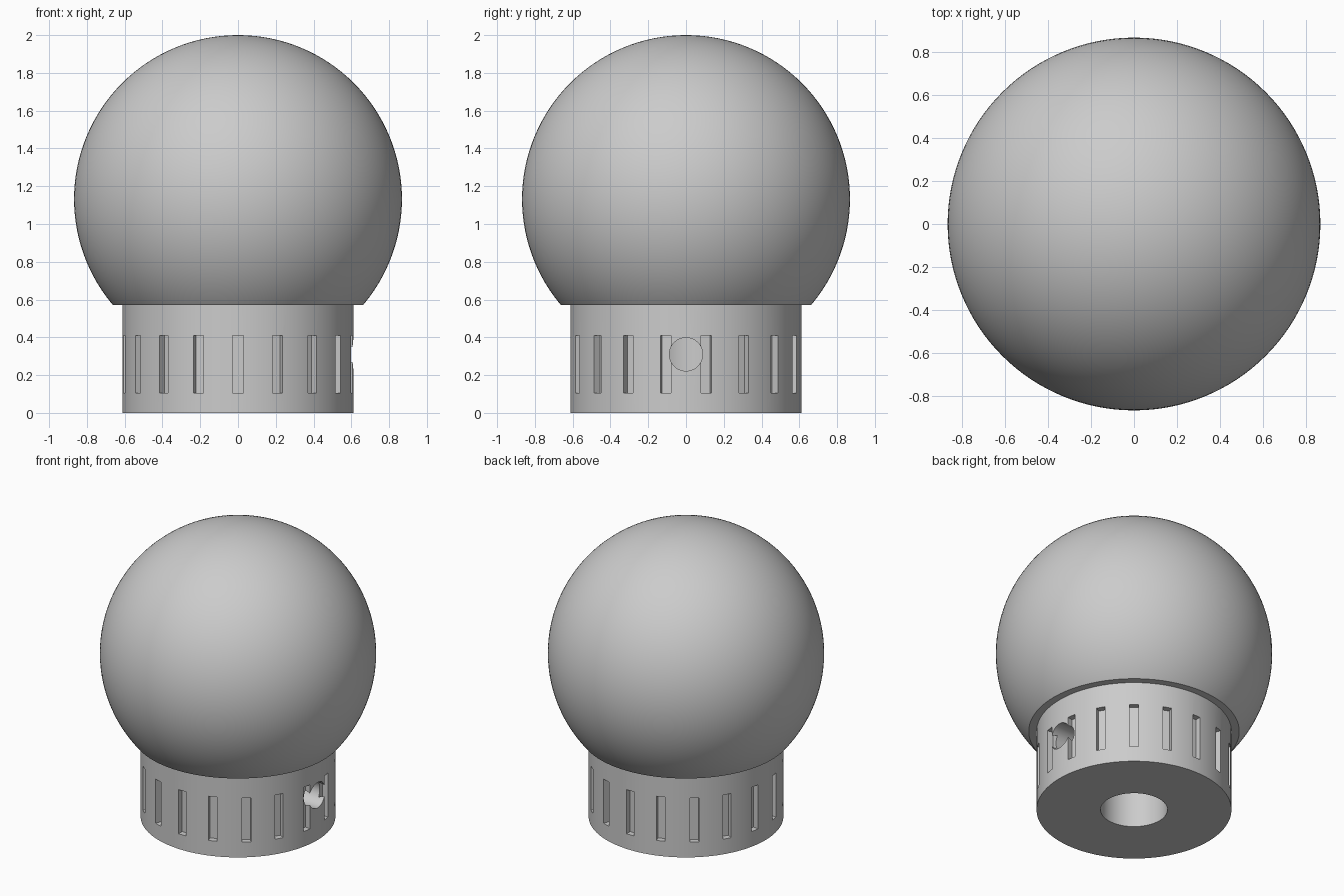
import bpy, bmesh
from math import radians
from mathutils import Matrix, Vector

cube = bpy.data.objects.get("Cube")
if cube:
    bpy.data.objects.remove(cube, do_unlink=True)

GLOBE_R, BASE_R, NECK_Z = 0.868, 0.612, 0.57
SLOT_COUNT, SLOT_DEPTH = 18, 0.04

grey = bpy.data.materials.new("plain grey")
grey.use_nodes = True
grey.diffuse_color = (0.6, 0.6, 0.6, 1)
grey.node_tree.nodes["Principled BSDF"].inputs["Base Color"].default_value = (0.6, 0.6, 0.6, 1)


def make_object(name, bm):
    mesh = bpy.data.meshes.new(name)
    bmesh.ops.recalc_face_normals(bm, faces=bm.faces)
    bm.to_mesh(mesh)
    bm.free()
    mesh.materials.append(grey)
    obj = bpy.data.objects.new(name, mesh)
    bpy.context.collection.objects.link(obj)
    return obj


def cylinder(name, radius, length, matrix, sides):
    bm = bmesh.new()
    bmesh.ops.create_cone(bm, cap_ends=True, segments=sides, radius1=radius,
                          radius2=radius, depth=length, matrix=matrix)
    return make_object(name, bm)


def activate(obj):
    bpy.ops.object.select_all(action="DESELECT")
    obj.select_set(True)
    bpy.context.view_layer.objects.active = obj


def cut(target, cutter):
    cutter.hide_render = True
    mod = target.modifiers.new("cut", "BOOLEAN")
    mod.operation, mod.solver, mod.object = "DIFFERENCE", "EXACT", cutter
    activate(target)
    bpy.ops.object.modifier_apply(modifier=mod.name)
    bpy.data.objects.remove(cutter, do_unlink=True)


# Globe: a sphere sliced flat where it meets the base
bm = bmesh.new()
bmesh.ops.create_uvsphere(bm, u_segments=128, v_segments=64, radius=GLOBE_R,
                          matrix=Matrix.Translation((0, 0, 2 - GLOBE_R)))
bmesh.ops.bisect_plane(bm, geom=bm.verts[:] + bm.edges[:] + bm.faces[:],
                       plane_co=(0, 0, NECK_Z), plane_no=(0, 0, 1), clear_inner=True)
bmesh.ops.holes_fill(bm, edges=[e for e in bm.edges if e.is_boundary], sides=0)
globe = make_object("globe", bm)

# Base: a drum with a central bore
base = cylinder("base", BASE_R, NECK_Z, Matrix.Translation((0, 0, NECK_Z / 2)), 128)
cut(base, cylinder("bore_cutter", 0.21, 2, Matrix.Translation((0, 0, 0.3)), 64))

# Ring of shallow upright slots, one of them centred on the front
bm = bmesh.new()
for i in range(SLOT_COUNT):
    turn = Matrix.Rotation(radians(360 / SLOT_COUNT * i), 4, "Z")
    place = Matrix.Translation((0, -BASE_R + SLOT_DEPTH - 0.1, 0.258))
    size = Matrix.Diagonal(Vector((0.056, 0.2, 0.306, 1)))
    bmesh.ops.create_cube(bm, size=1, matrix=turn @ place @ size)
cut(base, make_object("slot_cutters", bm))

# Round cable hole from the side into the bore
side = Matrix.Translation((0.45, 0, 0.31)) @ Matrix.Rotation(radians(90), 4, "Y")
cut(base, cylinder("cable_hole_cutter", 0.088, 0.7, side, 48))

for obj in (globe, base):
    activate(obj)
    bpy.ops.object.shade_smooth_by_angle(angle=radians(30))
